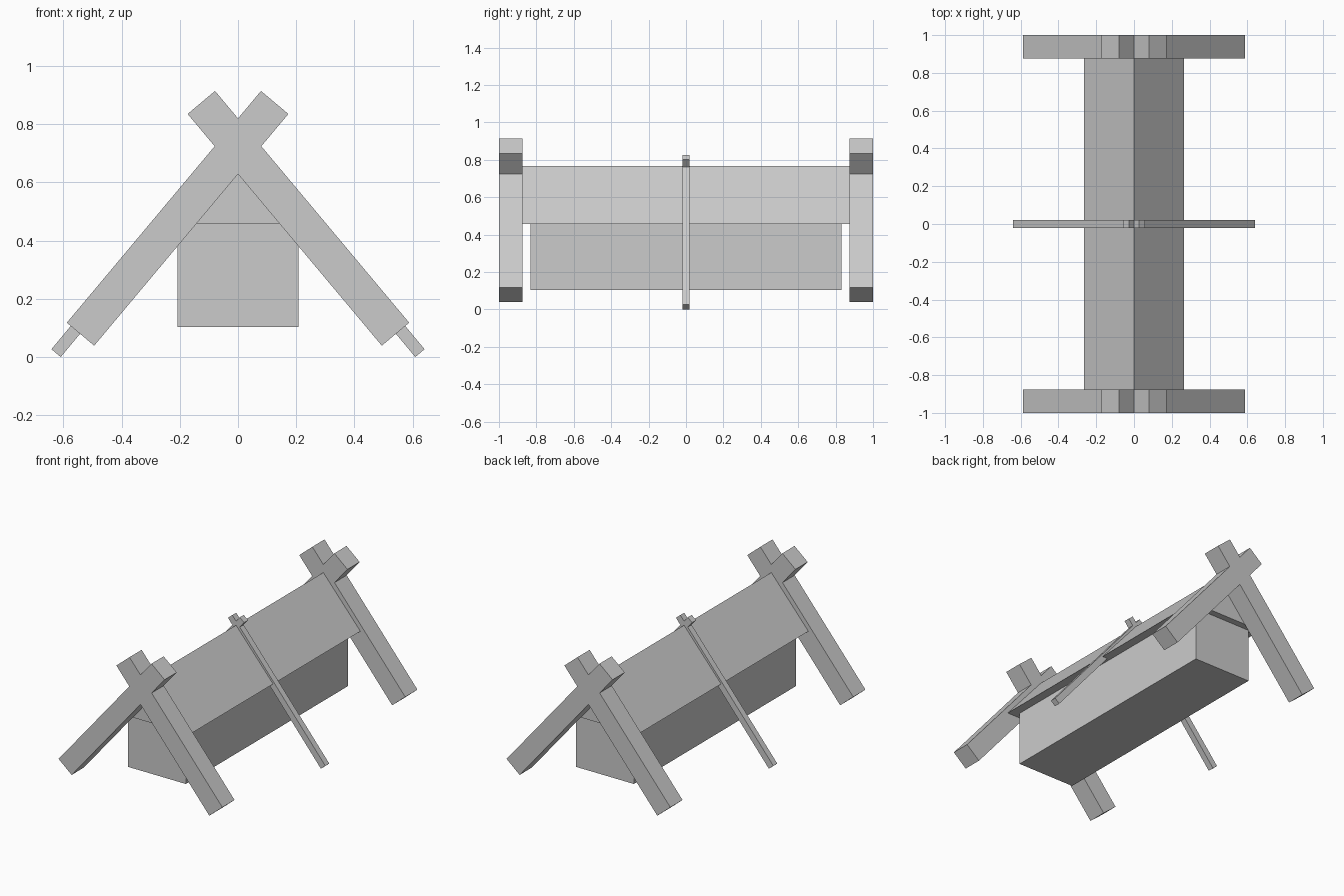
import bpy

if "Cube" in bpy.data.objects:
    bpy.data.objects.remove(bpy.data.objects["Cube"])


def prism(name, profile, y0, y1):
    """Extrude a front-view (x, z) outline, listed counter-clockwise, from y0 to y1."""
    n = len(profile)
    verts = [(x, y, z) for y in (y0, y1) for x, z in profile]
    faces = [tuple(range(n)), tuple(range(2 * n - 1, n - 1, -1))]
    faces += [(i, i + n, (i + 1) % n + n, (i + 1) % n) for i in range(n)]
    mesh = bpy.data.meshes.new(name)
    mesh.from_pydata(verts, [], faces)
    obj = bpy.data.objects.new(name, mesh)
    bpy.context.collection.objects.link(obj)
    return obj


def crossed_pair(name, profile, y0, y1):
    """A leaning bar and its mirror image, crossing at the top."""
    prism(name + "_right", profile, y0, y1)
    prism(name + "_left", [(-x, z) for x, z in reversed(profile)], y0, y1)


# Hanging trough body
prism("trough", [(-0.208, 0.104), (0.208, 0.104), (0.208, 0.458), (-0.208, 0.458)],
      -0.832, 0.832)

# Solid gable roof
prism("roof", [(-0.266, 0.458), (0.266, 0.458), (0, 0.768)], -0.875, 0.875)

# Thick crossed beams at both ends
beam = [(0.494, 0.039), (0.588, 0.118), (-0.079, 0.914), (-0.173, 0.835)]
crossed_pair("front_beam", beam, -1.0, -0.875)
crossed_pair("back_beam", beam, 0.875, 1.0)

# Thin crossed poles over the middle of the roof
pole = [(0.609, 0.0), (0.641, 0.027), (-0.027, 0.827), (-0.058, 0.801)]
crossed_pair("middle_pole", pole, -0.02, 0.02)
